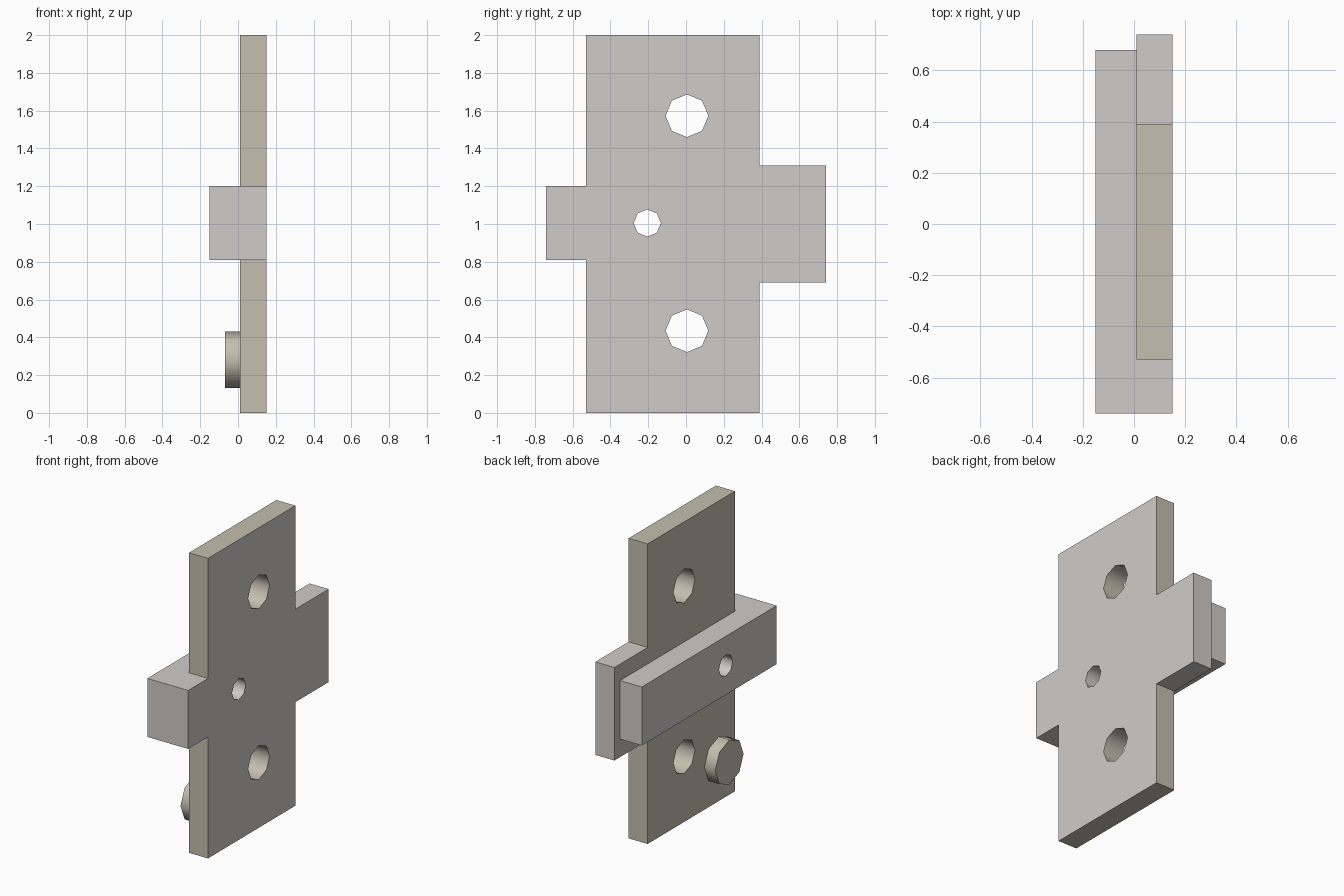
import bpy, bmesh
from math import pi, radians
from mathutils import Matrix

if "Cube" in bpy.data.objects:
    bpy.data.objects.remove(bpy.data.objects["Cube"])


def material(name, rgb):
    m = bpy.data.materials.new(name)
    m.diffuse_color = (*rgb, 1)
    m.use_nodes = True
    m.node_tree.nodes["Principled BSDF"].inputs["Base Color"].default_value = m.diffuse_color
    return m


TAN = material("tan_metal", (0.56, 0.52, 0.43))
GREY = material("grey_metal", (0.63, 0.60, 0.58))


def add_object(name, bm, mats):
    bmesh.ops.recalc_face_normals(bm, faces=bm.faces[:])
    me = bpy.data.meshes.new(name)
    bm.to_mesh(me)
    bm.free()
    for m in mats:
        me.materials.append(m)
    ob = bpy.data.objects.new(name, me)
    bpy.context.collection.objects.link(ob)
    return ob


def slab(name, outline, x0, x1, mats):
    """Extrude a (y, z) outline along x."""
    bm = bmesh.new()
    face = bm.faces.new([bm.verts.new((x0, y, z)) for y, z in outline])
    ext = bmesh.ops.extrude_face_region(bm, geom=[face], use_keep_orig=True)
    moved = [v for v in ext["geom"] if isinstance(v, bmesh.types.BMVert)]
    bmesh.ops.translate(bm, vec=(x1 - x0, 0, 0), verts=moved)
    return add_object(name, bm, mats)


def octagon_rod(name, y, z, r, x0, x1, mats, index=0):
    """Eight-sided rod along x."""
    bm = bmesh.new()
    place = Matrix.Translation(((x0 + x1) / 2, y, z)) @ Matrix.Rotation(pi / 2, 4, 'Y')
    bmesh.ops.create_cone(bm, cap_ends=True, segments=8, radius1=r, radius2=r,
                          depth=x1 - x0, matrix=place)
    for f in bm.faces:
        f.material_index = index
    return add_object(name, bm, mats)


def select_only(ob):
    bpy.ops.object.select_all(action='DESELECT')
    ob.select_set(True)
    bpy.context.view_layer.objects.active = ob


def drill(ob, y, z, r, index):
    cutter = octagon_rod("hole_cutter", y, z, r, -0.4, 0.4, [TAN, GREY], index)
    cutter.hide_render = True
    mod = ob.modifiers.new("hole", 'BOOLEAN')
    mod.operation, mod.solver, mod.object = 'DIFFERENCE', 'EXACT', cutter
    select_only(ob)
    bpy.ops.object.modifier_apply(modifier=mod.name)
    bpy.data.objects.remove(cutter)


def smooth(ob):
    select_only(ob)
    bpy.ops.object.shade_smooth_by_angle(angle=radians(50))


# Face plate with a wide tab on one side and a narrow stub on the other
plate = slab("face_plate", [
    (-0.53, 0), (0.39, 0), (0.39, 0.69), (0.74, 0.69), (0.74, 1.31), (0.39, 1.31),
    (0.39, 2), (-0.53, 2), (-0.53, 1.2), (-0.74, 1.2), (-0.74, 0.81), (-0.53, 0.81)],
    0.01, 0.15, [TAN, GREY])
for f in plate.data.polygons:
    on_arm = f.center.y > 0.4 or f.center.y < -0.54
    f.material_index = 1 if f.normal.x > 0.5 or on_arm else 0

# Cross bar behind the plate
bar = slab("cross_bar", [(-0.74, 0.81), (0.68, 0.81), (0.68, 1.2), (-0.74, 1.2)],
           -0.15, 0.01, [TAN, GREY])
for f in bar.data.polygons:
    f.material_index = 1

# Bolt holes through the plate, pin hole through plate and bar
for z in (0.435, 1.573):
    drill(plate, 0.005, z, 0.113, 0)
for ob in (plate, bar):
    drill(ob, -0.205, 1.005, 0.072, 1)
    smooth(ob)

# Round stop on the back of the plate
smooth(octagon_rod("stop_peg", -0.357, 0.281, 0.149, -0.07, 0.01, [TAN]))
